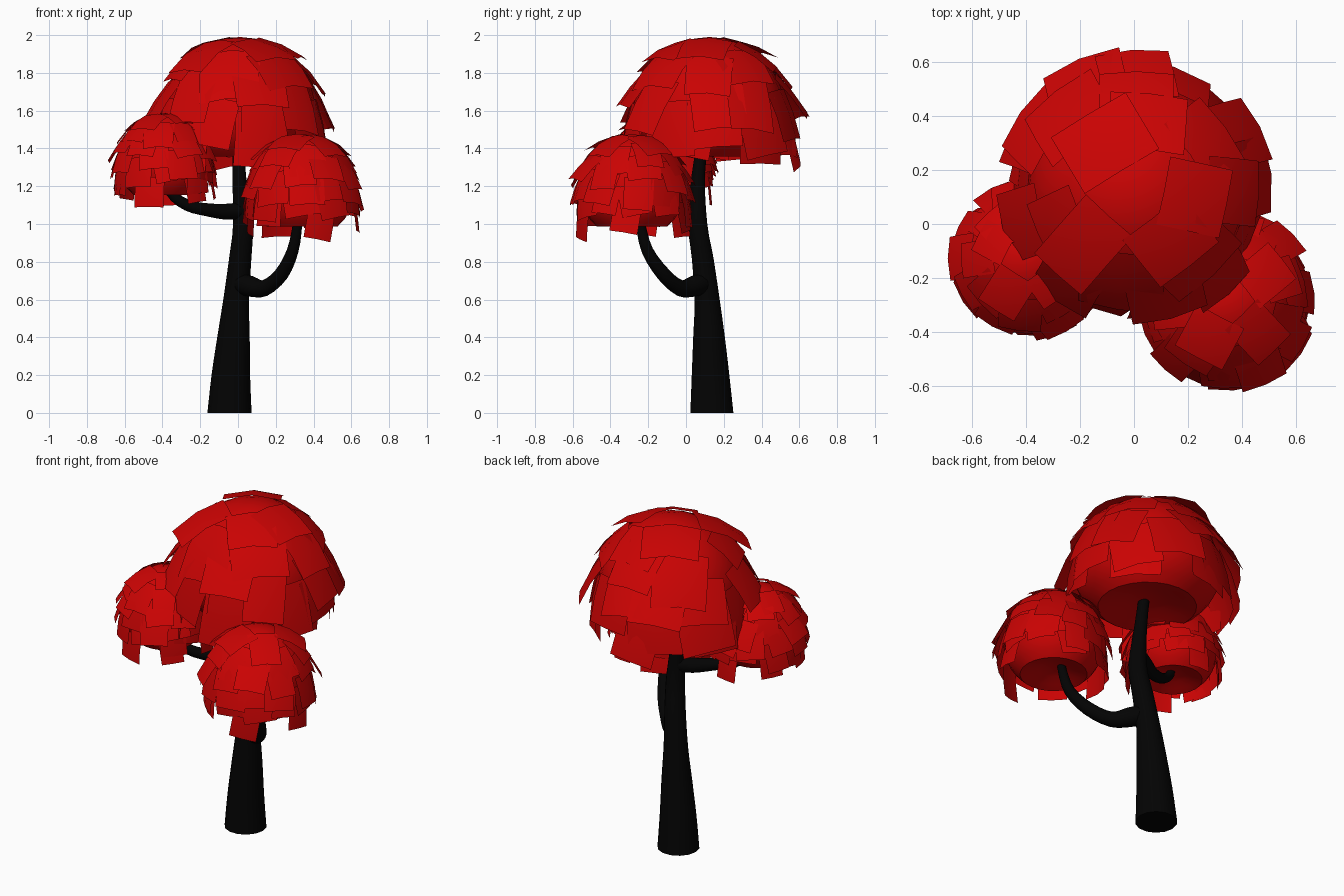
import bpy, bmesh, math, random
from mathutils import Vector

if "Cube" in bpy.data.objects:
    bpy.data.objects.remove(bpy.data.objects["Cube"])

random.seed(5)


def material(name, rgb):
    m = bpy.data.materials.new(name)
    m.diffuse_color = (*rgb, 1)
    m.use_nodes = True
    m.node_tree.nodes["Principled BSDF"].inputs["Base Color"].default_value = m.diffuse_color
    return m


RED = material("red_leaf", (0.6, 0.001, 0.001))
BARK = material("black_bark", (0.001, 0.001, 0.001))


def finish(bm, name, mat, angle=50):
    me = bpy.data.meshes.new(name)
    bm.to_mesh(me)
    bm.free()
    me.materials.append(mat)
    ob = bpy.data.objects.new(name, me)
    bpy.context.collection.objects.link(ob)
    bpy.ops.object.select_all(action='DESELECT')
    ob.select_set(True)
    bpy.context.view_layer.objects.active = ob
    bpy.ops.object.shade_smooth_by_angle(angle=math.radians(angle))
    return ob


def spline(pts, t):
    # Catmull-Rom through (x, y, z, radius) points
    i = min(int(t), len(pts) - 2)
    f = t - i
    a, b, c, d = (Vector(pts[max(0, min(len(pts) - 1, i + k))]) for k in (-1, 0, 1, 2))
    return 0.5 * (2 * b + (c - a) * f + (2 * a - 5 * b + 4 * c - d) * f * f
                  + (3 * b - a - 3 * c + d) * f ** 3)


def limb(name, pts, upright=False, sides=14, sub=3):
    bm = bmesh.new()
    n = (len(pts) - 1) * sub
    samples = [spline(pts, i / sub) for i in range(n + 1)]
    rings, side = [], None
    for i, s in enumerate(samples):
        tan = (samples[min(i + 1, n)].to_3d() - samples[max(i - 1, 0)].to_3d()).normalized()
        if upright:
            tan = Vector((0, 0, 1))
        side = side or (Vector((1, 0, 0)) if upright else Vector((0, 0, 1)).cross(tan))
        side = (side - tan * side.dot(tan)).normalized()
        other = tan.cross(side)
        rings.append([bm.verts.new(s.to_3d() + s[3] * (side * math.cos(a) + other * math.sin(a)))
                      for a in (2 * math.pi * k / sides for k in range(sides))])
    for r0, r1 in zip(rings, rings[1:]):
        for k in range(sides):
            j = (k + 1) % sides
            bm.faces.new((r0[k], r0[j], r1[j], r1[k]))
    bm.faces.new(rings[0][::-1])
    bm.faces.new(rings[-1])
    return finish(bm, name, BARK)


def core(name, c, r, up, down, seg=24):
    # rounded dome with a shallow dimpled underside
    prof = [(r * math.sin(t), (up if t < math.pi / 2 else down) * math.cos(t))
            for t in (2.4 * k / 12 for k in range(13))]
    prof += [(0.5 * r, -0.68 * down), (0.3 * r, -0.6 * down), (0, -0.55 * down)]
    bm = bmesh.new()
    vs = [bm.verts.new((c[0] + x, c[1], c[2] + z)) for x, z in prof]
    es = [bm.edges.new(p) for p in zip(vs, vs[1:])]
    bmesh.ops.spin(bm, geom=vs + es, cent=c, axis=(0, 0, 1), angle=2 * math.pi, steps=seg)
    bmesh.ops.remove_doubles(bm, verts=bm.verts, dist=1e-4)
    bmesh.ops.recalc_face_normals(bm, faces=bm.faces)
    return finish(bm, name, RED)


def leaves(name, c, r, up, down, size, rows):
    # overlapping curved leaf cards, hung in rows like shingles
    bm = bmesh.new()
    c = Vector(c)
    for theta0, count in rows:
        shift = random.random() * 6
        for k in range(count):
            th = theta0 + random.uniform(-0.1, 0.1)
            ph = shift + 2 * math.pi * (k + random.uniform(-0.2, 0.2)) / count
            out = Vector((math.cos(ph), math.sin(ph), 0))
            h = up if th < math.pi / 2 else down
            base = c + out * r * math.sin(th) + Vector((0, 0, h * math.cos(th)))
            lean = min(th, 1.45)
            down_dir = (out * r * math.cos(lean) - Vector((0, 0, up * math.sin(lean)))).normalized()
            across = Vector((0, 0, 1)).cross(out)
            nor = across.cross(down_dir)
            nor = nor if nor.dot(out) > 0 else -nor
            tilt = random.uniform(0.0, 0.15) if th < 0.9 else random.uniform(0.05, 0.28)
            d = (down_dir + nor * tilt).normalized()
            nor = (nor - down_dir * tilt).normalized()
            roll = random.uniform(-0.2, 0.2)
            d, across = (d * math.cos(roll) + across * math.sin(roll),
                         across * math.cos(roll) - d * math.sin(roll))
            ln = size * random.uniform(0.85, 1.2)
            wd = size * random.uniform(0.85, 1.2)
            curl = 0.75 if th < 0.9 else 0.35
            grid = []
            for v in (0, 0.5, 1):
                row = []
                for u in (-0.5, 0, 0.5):
                    sag = (curl * (ln * v) ** 2 + 0.85 * (wd * u) ** 2) / (2 * r)
                    row.append(bm.verts.new(base + d * ln * v + across * wd * u
                                            + nor * (0.01 - sag)))
                grid.append(row)
            for i in range(2):
                for j in range(2):
                    bm.faces.new((grid[i][j], grid[i + 1][j], grid[i + 1][j + 1], grid[i][j + 1]))
    return finish(bm, name, RED)


# Trunk and the two branches
limb("trunk", [(-0.045, 0.137, 0, 0.117), (-0.038, 0.13, 0.2, 0.102), (-0.024, 0.122, 0.4, 0.086),
               (-0.01, 0.112, 0.6, 0.068), (0.012, 0.088, 0.82, 0.059),
               (0.026, 0.062, 1.0, 0.052), (0.006, 0.065, 1.26, 0.036),
               (0, 0.1, 1.5, 0.03)], upright=True)
limb("right_branch", [(0.015, 0.085, 0.685, 0.055), (0.065, 0.04, 0.67, 0.055), (0.14, -0.03, 0.66, 0.043),
                      (0.23, -0.12, 0.735, 0.038), (0.29, -0.205, 0.86, 0.031),
                      (0.315, -0.24, 1.0, 0.025), (0.32, -0.25, 1.1, 0.018)])
limb("left_branch", [(0.01, 0.055, 1.07, 0.045), (-0.06, 0.02, 1.065, 0.043), (-0.16, -0.04, 1.075, 0.035),
                     (-0.27, -0.09, 1.1, 0.03), (-0.36, -0.12, 1.17, 0.025),
                     (-0.38, -0.13, 1.28, 0.018)])

# Canopy clusters: centre, radius, height above, height below, leaf size, rows
SMALL_ROWS = [(0.3, 5), (0.62, 8), (0.95, 10), (1.25, 11), (1.5, 11), (1.8, 6)]
CLUSTERS = {
    "main": ((0.01, 0.125, 1.57), 0.405, 0.42, 0.29, 0.27,
             [(0.3, 5), (0.68, 7), (1.02, 9), (1.33, 10), (1.6, 6)]),
    "right": ((0.34, -0.285, 1.17), 0.275, 0.305, 0.25, 0.17, SMALL_ROWS),
    "left": ((-0.39, -0.13, 1.315), 0.24, 0.27, 0.22, 0.145, SMALL_ROWS),
}
for label, (c, r, up, down, size, rows) in CLUSTERS.items():
    core(label + "_canopy_core", c, r, up, down)
    leaves(label + "_canopy_leaves", c, r, up, down, size, rows)
